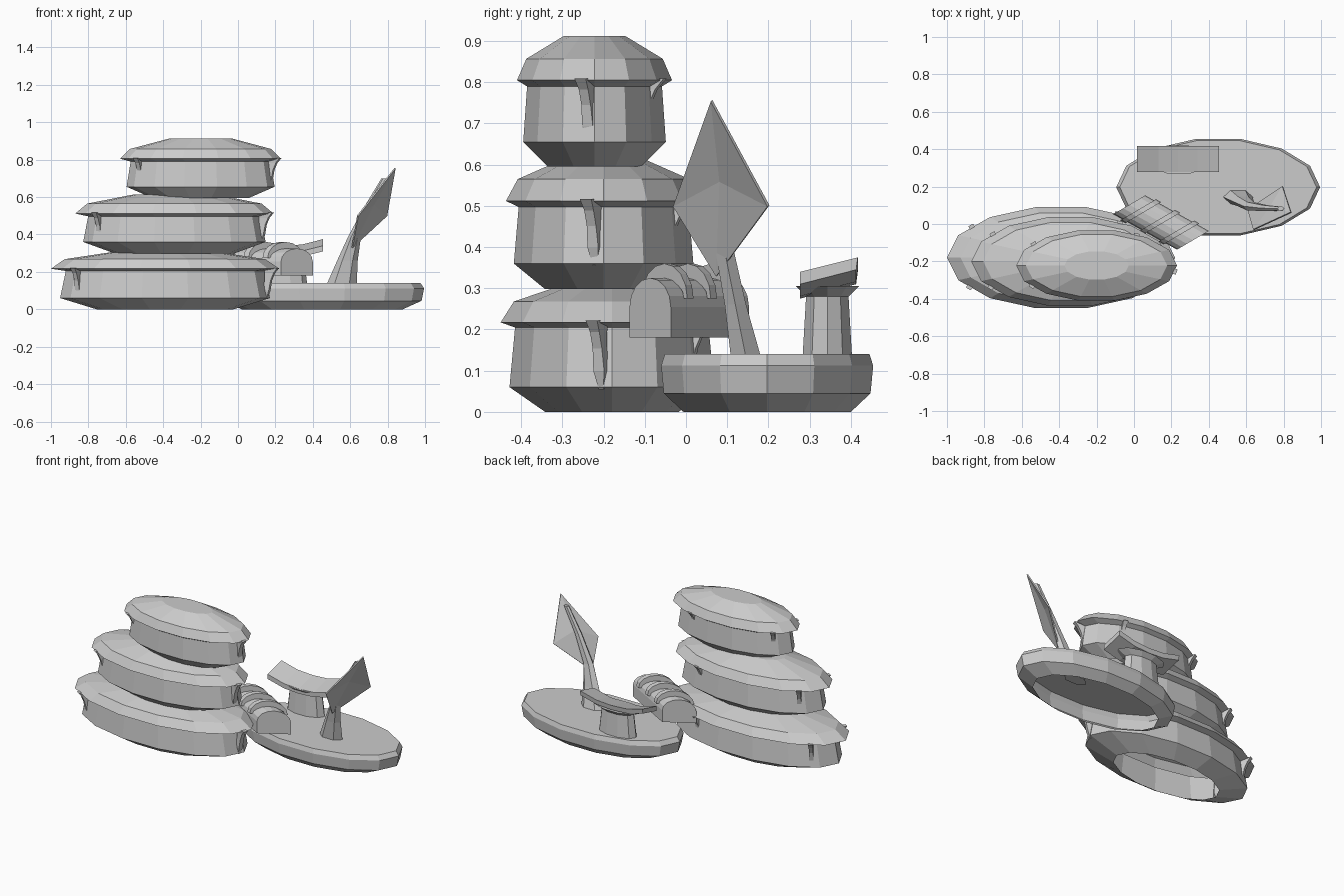
import bpy, bmesh, math
from mathutils import Vector

if "Cube" in bpy.data.objects:
    bpy.data.objects.remove(bpy.data.objects["Cube"])

GREY = (0.6, 0.6, 0.6, 1)
grey = bpy.data.materials.new("plain grey")
grey.use_nodes = True
grey.diffuse_color = GREY
grey.node_tree.nodes["Principled BSDF"].inputs["Base Color"].default_value = GREY


def finish(name, bm, thickness=0):
    bmesh.ops.recalc_face_normals(bm, faces=bm.faces)
    mesh = bpy.data.meshes.new(name)
    bm.to_mesh(mesh)
    bm.free()
    mesh.materials.append(grey)
    obj = bpy.data.objects.new(name, mesh)
    bpy.context.collection.objects.link(obj)
    if thickness:
        solid = obj.modifiers.new("Thickness", 'SOLIDIFY')
        solid.thickness = thickness
        solid.offset = 0
    return obj


def loft(name, rings, closed=True, start_cap=True, end_cap=True):
    """Skin a list of equally long point rings."""
    bm = bmesh.new()
    loops = [[bm.verts.new(p) for p in ring] for ring in rings]
    n = len(loops[0])
    for a, b in zip(loops, loops[1:]):
        for i in range(n if closed else n - 1):
            j = (i + 1) % n
            bm.faces.new((a[i], a[j], b[j], b[i]))
    if start_cap:
        bm.faces.new(loops[0][::-1])
    if end_cap:
        bm.faces.new(loops[-1])
    return finish(name, bm)


def oval(cx, cy, z, rx, ry, sides):
    steps = [math.tau * i / sides for i in range(sides)]
    return [(cx + rx * math.cos(a), cy + ry * math.sin(a), z) for a in steps]


def oval_turn(name, cx, cy, rx, ry, profile, sides=14, base=False):
    rings = [oval(cx, cy, z, rx * r, ry * r, sides) for r, z in profile]
    return loft(name, rings, start_cap=base)


# Stacked oval storeys with overhanging roofs and curved eave brackets
def bracket(name, cx, cy, rx, ry, angle, foot, eave):
    c, s = math.cos(angle), math.sin(angle)
    out = Vector((c / rx, s / ry, 0)).normalized()
    side = Vector((-out.y, out.x, 0))
    rim = Vector((cx + rx * c, cy + ry * s, 0))
    h = eave - foot
    # inward distance, outward distance, height fraction, half width
    spine = [(-.10, -.06, -.03, .006), (-.075, -.045, .25, .014),
             (-.07, -.035, .6, .012), (-.07, -.018, .85, .012), (-.07, .005, 1.03, .015)]
    rings = []
    for inner, outer, t, w in spine:
        base = rim + Vector((0, 0, foot + h * t))
        rings.append([base + out * o + side * k
                      for o, k in ((inner, -w), (outer, -w), (outer, w), (inner, w))])
    loft(name, rings)


storeys = [
    ("lower", -.39, -.18, .61, .277, (0, .06, .205, .217, .268, .312)),
    ("middle", -.34, -.20, .53, .243, (.298, .36, .497, .512, .565, .615)),
    ("upper", -.20, -.222, .43, .193, (.595, .655, .79, .805, .857, .912)),
]
radii = (.6, .92, .87, 1, .88, .4)
for name, cx, cy, rx, ry, heights in storeys:
    oval_turn(name + "_storey", cx, cy, rx, ry, list(zip(radii, heights)))
    for i, deg in enumerate((-10, 60, 142, 216)):
        bracket(f"{name}_bracket_{i + 1}", cx, cy, rx, ry, math.radians(deg),
                heights[1], heights[3])

# Oval landing platform, hollow underneath
oval_turn("platform", .45, .197, .545, .264,
          [(.79, 0), (.975, .045), (1, .112), (.965, .14)])


# Vaulted passage, skewed in plan, with raised ribs
start, along, across = Vector((-.025, .103, 0)), Vector((.34, -.19, 0)), Vector((.17, .1, 0))


def arch(t, half, spring, rise, steps=8):
    mid = start + along * t
    angles = [math.pi * i / steps for i in range(steps + 1)]
    return [mid + across * half * math.cos(a) + Vector((0, 0, spring + rise * math.sin(a)))
            for a in angles]


def vault(t):
    foot = [start + along * t + across * k + Vector((0, 0, .18)) for k in (-.5, .5)]
    return arch(t, .5, .255, .07) + foot


loft("passage", [vault(0), vault(1)])
for i, t in enumerate((.18, .48, .78)):
    rings = [arch(t - .04, .48, .275, .045), arch(t - .04, .56, .275, .085),
             arch(t + .04, .56, .275, .085), arch(t + .04, .48, .275, .045)]
    bands = list(zip(*rings))
    loft(f"passage_rib_{i + 1}", bands)

# Leaning mast and its creased diamond sail
loft("mast", [oval(.555, .145, .135, .08, .042, 6), oval(.585, .12, .26, .055, .03, 6),
              oval(.622, .095, .385, .035, .026, 6), oval(.7, .085, .55, .024, .018, 6),
              oval(.785, .082, .7, .018, .012, 6)])
bm = bmesh.new()
corners = [bm.verts.new(p) for p in
           ((.61, .075, .33), (.795, .2, .5), (.84, .062, .755), (.64, -.03, .5))]
hub = bm.verts.new((.725, .083, .56))
for i in range(4):
    bm.faces.new((corners[i], corners[(i + 1) % 4], hub))
finish("sail", bm, .008)

# Pedestal with a flared head carrying a bent, tilted counter
oval_turn("pedestal", .24, .343, .13, .063,
          [(1, .135), (.86, .28), (1.28, .305)], 10)
rings = []
for x, lift in ((.015, .035), (.13, .006), (.235, 0), (.34, .006), (.455, .035)):
    z = .275 + lift
    rings.append([(x, .277, z), (x, .413, z + .035), (x, .417, z + .065), (x, .277, z + .03)])
loft("counter", rings)
